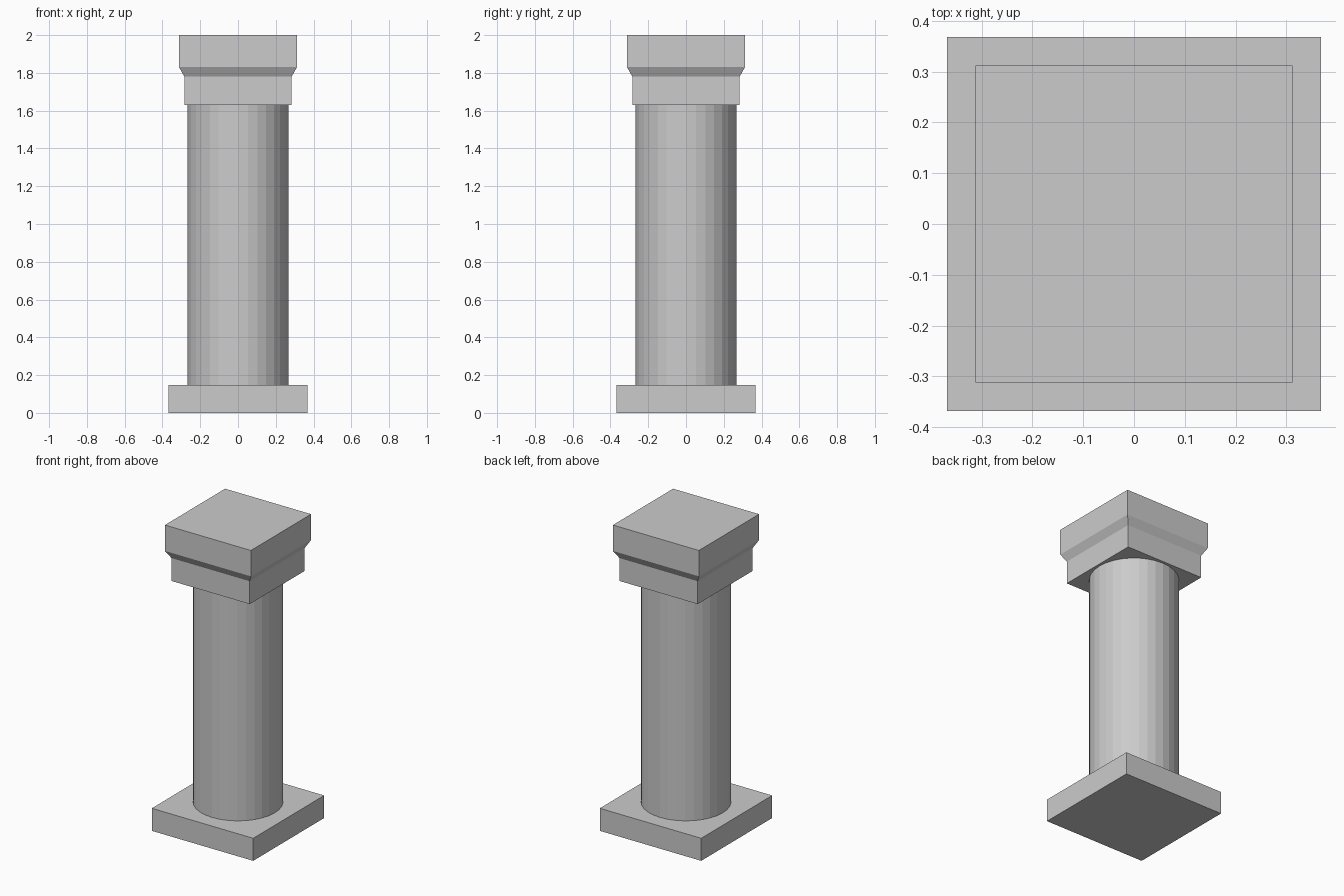
import bpy, bmesh

if "Cube" in bpy.data.objects:
    bpy.data.objects.remove(bpy.data.objects["Cube"])


def square_stack(name, rings):
    """Closed square solid through (half_width, z) rings, bottom to top."""
    bm = bmesh.new()
    loops = [[bm.verts.new((sx * h, sy * h, z))
              for sx, sy in ((-1, -1), (1, -1), (1, 1), (-1, 1))]
             for h, z in rings]
    for low, high in zip(loops, loops[1:]):
        for i in range(4):
            j = (i + 1) % 4
            bm.faces.new((low[i], low[j], high[j], high[i]))
    bm.faces.new(loops[0][::-1])
    bm.faces.new(loops[-1])
    mesh = bpy.data.meshes.new(name)
    bm.to_mesh(mesh)
    bm.free()
    obj = bpy.data.objects.new(name, mesh)
    bpy.context.collection.objects.link(obj)
    return obj


BASE_TOP, SHAFT_TOP = 0.148, 1.63

# Square plinth
square_stack("plinth", [(0.368, 0), (0.368, BASE_TOP)])

# Flat-faceted round shaft
bpy.ops.mesh.primitive_cylinder_add(
    vertices=32, radius=0.268, depth=SHAFT_TOP - BASE_TOP,
    location=(0, 0, (BASE_TOP + SHAFT_TOP) / 2))
bpy.context.object.name = "shaft"

# Square capital: neck block, sloped flare, top block
square_stack("capital", [(0.284, SHAFT_TOP), (0.284, 1.78),
                         (0.312, 1.83), (0.312, 2.0)])
